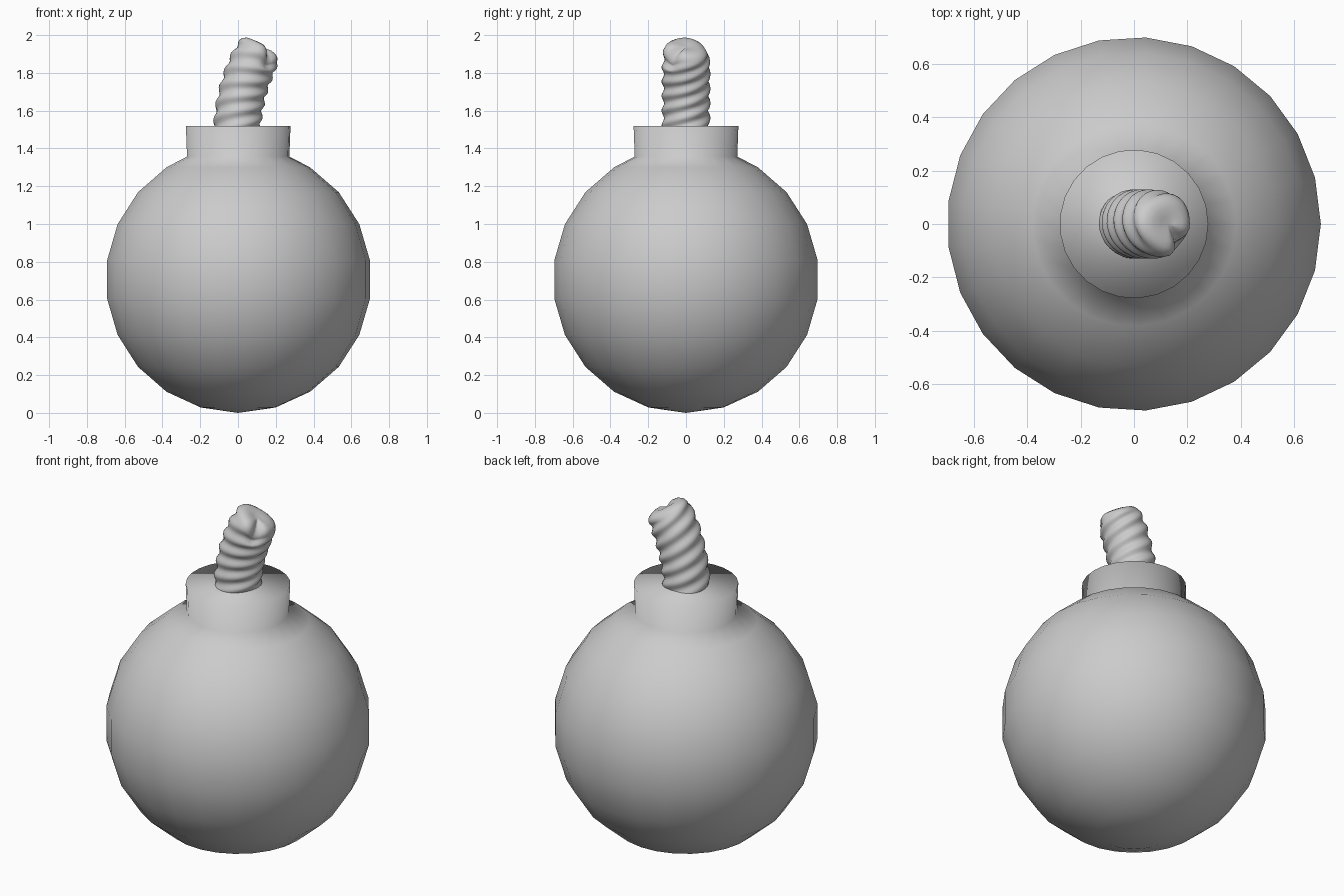
import bpy, bmesh, math
from mathutils import Vector

if "Cube" in bpy.data.objects:
    bpy.data.objects.remove(bpy.data.objects["Cube"])


def skin(name, rings, bottom, top):
    """Join closed rings of points into a smooth surface with end poles."""
    bm = bmesh.new()
    loops = [[bm.verts.new(p) for p in ring] for ring in rings]
    n = len(loops[0])
    for a, b in zip(loops, loops[1:]):
        for i in range(n):
            j = (i + 1) % n
            bm.faces.new((a[i], a[j], b[j], b[i]))
    for loop, pole in ((loops[0], bottom), (loops[-1], top)):
        if pole is None:
            bm.faces.new(loop)
        else:
            v = bm.verts.new(pole)
            for i in range(n):
                bm.faces.new((loop[i], loop[(i + 1) % n], v))
    bmesh.ops.recalc_face_normals(bm, faces=bm.faces)
    mesh = bpy.data.meshes.new(name)
    bm.to_mesh(mesh)
    bm.free()
    for p in mesh.polygons:
        p.use_smooth = True
    obj = bpy.data.objects.new(name, mesh)
    bpy.context.collection.objects.link(obj)
    return obj


# Round body with collar: one lathed profile, 25 sides
SIDES, R = 25, 0.706
profile = [(R * math.sin(k * math.pi / 11), R - R * math.cos(k * math.pi / 11))
           for k in range(1, 10)]
profile += [(0.272, 1.357), (0.278, 1.52)]
rings = [[(r * math.cos(t), r * math.sin(t), z)
          for t in (2 * math.pi * i / SIDES for i in range(SIDES))]
         for r, z in profile]
skin("body_and_collar", rings, (0, 0, 0), None)

# Bent rope fuse: twisted three-strand section swept along an arc
N, STEPS, LENGTH = 32, 36, 0.435
rings = []
pos = Vector((-0.004, 0, 1.50))


def fuse_ring(centre, tilt, s, scale, lift, notch):
    side = Vector((math.cos(tilt), 0, -math.sin(tilt)))
    axis = Vector((math.sin(tilt), 0, math.cos(tilt)))
    pts = []
    for i in range(N):
        t = 2 * math.pi * i / N
        r = 0.123 + 0.007 * math.cos(3 * (t - 2 * math.pi * s / 0.24))
        dip = notch * math.exp(-((t - math.radians(312)) / 0.35) ** 2)
        r *= scale * (1 - 0.18 * dip)
        h = lift - 0.05 * dip - 0.012 * notch * math.sin(t)
        pts.append(centre + side * r * math.cos(t)
                   + Vector((0, r * math.sin(t), 0)) + axis * h)
    return pts


for k in range(STEPS + 1):
    f = k / STEPS
    tilt = 0.04 + 0.48 * f
    notch = max(0, (f - 0.82) / 0.18)
    rings.append(fuse_ring(pos, tilt, f * LENGTH, 1 - 0.06 * notch, 0, notch))
    if k < STEPS:
        pos = pos + Vector((math.sin(tilt), 0, math.cos(tilt))) * LENGTH / STEPS

# Rounded, notched fuse tip
for scale, lift in ((0.87, 0.017), (0.72, 0.029), (0.5, 0.034), (0.25, 0.03)):
    rings.append(fuse_ring(pos, tilt, LENGTH, scale, lift, min(1, scale * 1.2)))
tip = pos + Vector((math.sin(tilt), 0, math.cos(tilt))) * 0.026
skin("fuse", rings, None, tip)
